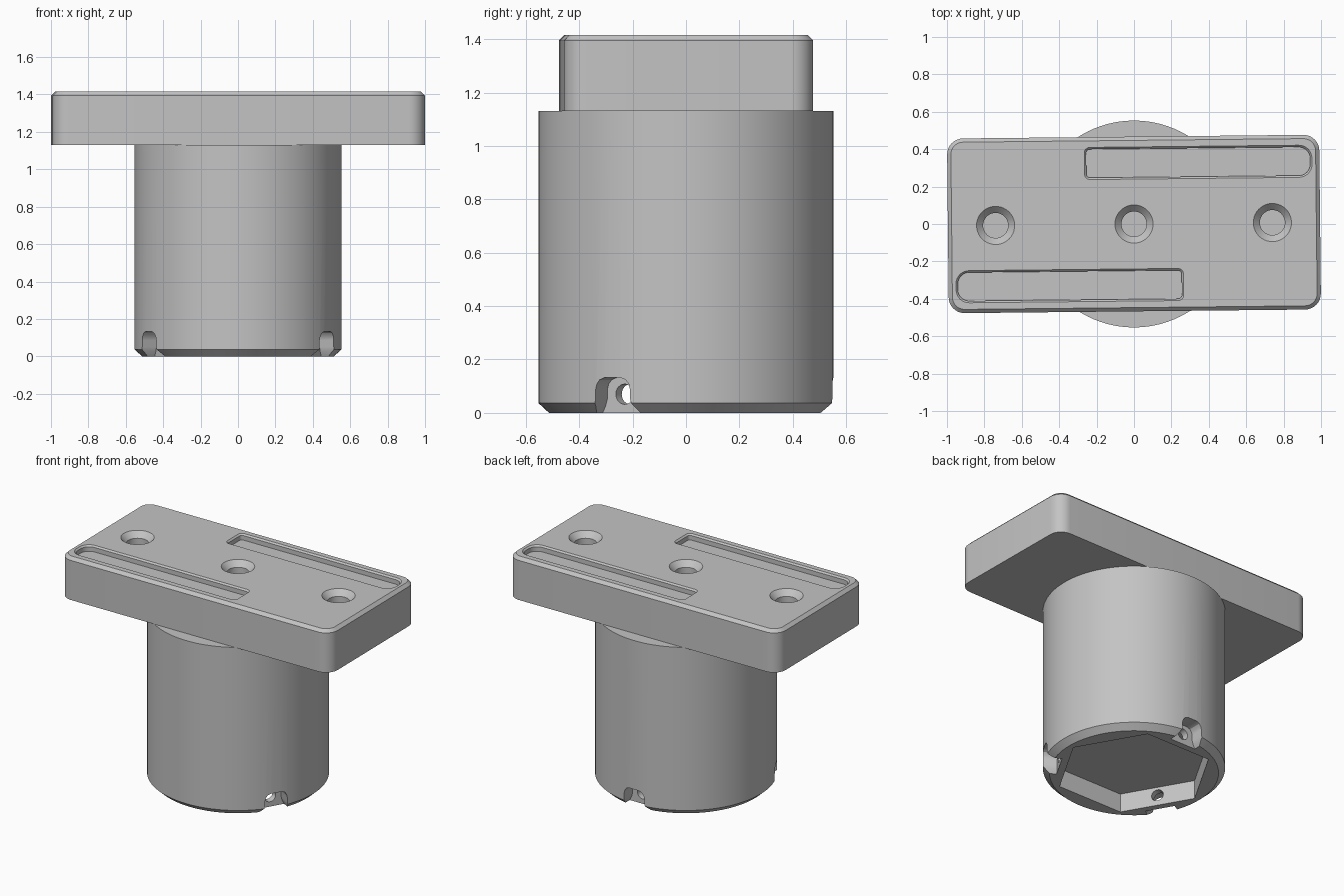
import bpy, bmesh
from math import sin, cos, pi, radians
from mathutils import Matrix

cube = bpy.data.objects.get("Cube")
if cube:
    bpy.data.objects.remove(cube, do_unlink=True)

grey = bpy.data.materials.new("plain_grey")
grey.use_nodes = True
grey.diffuse_color = (0.55, 0.55, 0.55, 1)
grey.node_tree.nodes["Principled BSDF"].inputs["Base Color"].default_value = (0.55, 0.55, 0.55, 1)


def loft(name, rings):
    """Closed solid through rings of equal point count, bottom to top."""
    bm = bmesh.new()
    loops = [[bm.verts.new(p) for p in ring] for ring in rings]
    n = len(loops[0])
    for low, high in zip(loops, loops[1:]):
        for i in range(n):
            j = (i + 1) % n
            bm.faces.new((low[i], low[j], high[j], high[i]))
    bm.faces.new(loops[0][::-1])
    bm.faces.new(loops[-1])
    bmesh.ops.recalc_face_normals(bm, faces=bm.faces)
    mesh = bpy.data.meshes.new(name)
    bm.to_mesh(mesh)
    bm.free()
    mesh.materials.append(grey)
    obj = bpy.data.objects.new(name, mesh)
    bpy.context.collection.objects.link(obj)
    return obj


def circle(r, z, n=96):
    return [(r * cos(2 * pi * i / n), r * sin(2 * pi * i / n), z) for i in range(n)]


def rounded_rect(x0, x1, y0, y1, r_left, r_right, z, grow=0.0):
    """Rounded rectangle, with its own corner radius at each end."""
    pts = []
    corners = [(x1, y1, r_right), (x0, y1, r_left), (x0, y0, r_left), (x1, y0, r_right)]
    for k, (x, y, r) in enumerate(corners):
        cx = x - r if x == x1 else x + r
        cy = y - r if y == y1 else y + r
        for i in range(9):
            a = pi / 2 * (k + i / 8)
            pts.append((cx + (r + grow) * cos(a), cy + (r + grow) * sin(a), z))
    return pts


def carve(target, cutters):
    for c in cutters:
        mod = target.modifiers.new("cut", 'BOOLEAN')
        mod.operation, mod.solver, mod.object = 'DIFFERENCE', 'EXACT', c
        bpy.context.view_layer.objects.active = target
        bpy.ops.object.modifier_apply(modifier=mod.name)
    for c in cutters:
        bpy.data.objects.remove(c, do_unlink=True)


def smooth(obj):
    bpy.ops.object.select_all(action='DESELECT')
    obj.select_set(True)
    bpy.context.view_layer.objects.active = obj
    bpy.ops.object.shade_smooth_by_angle(angle=radians(25))


# Round post with a chamfered foot
BASE, TOP = 1.13, 1.415
post = loft("round_post", [circle(0.513, 0), circle(0.553, 0.037), circle(0.553, BASE)])

# Hexagonal socket under the post
cutters = [loft("socket_cutter", [circle(0.48, -0.1, 6), circle(0.48, 0.125, 6)])]

# Three arched notches, each with a screw hole into the socket
half = [(0.1, -0.05), (0.095, 0), (0.082, 0.025), (0.075, 0.05), (0.075, 0.085),
        (0.069, 0.108), (0.056, 0.124), (0.035, 0.132)]
arch = half + [(-t, z) for t, z in reversed(half)]
for deg in (90, 210, 330):
    turn = Matrix.Rotation(radians(deg), 4, 'Z')
    notch = loft("notch_cutter", [[(r, t, z) for t, z in arch] for r in (0.46, 0.7)])
    hole = loft("hole_cutter", [[(r, y, 0.07 + x) for x, y, _ in circle(0.038, 0, 24)]
                                for r in (0.36, 0.6)])
    for c in (notch, hole):
        c.data.transform(turn)
        cutters.append(c)
carve(post, cutters)
smooth(post)

# Mounting plate with rounded corners and a chamfered top edge
plate_size = (-0.995, 0.995, -0.467, 0.467, 0.085, 0.085)
plate = loft("mounting_plate", [rounded_rect(*plate_size, BASE),
                                rounded_rect(*plate_size, TOP - 0.02),
                                rounded_rect(*plate_size, TOP, -0.02)])

# Countersunk blind holes along the middle
cutters = []
for x in (-0.74, 0, 0.74):
    c = loft("countersink_cutter", [circle(0.067, TOP - 0.09, 40), circle(0.067, TOP - 0.037, 40),
                                    circle(0.102, TOP, 40), circle(0.102, TOP + 0.05, 40)])
    c.data.transform(Matrix.Translation((x, 0, 0)))
    cutters.append(c)

# Two shallow grooves, one the half turn of the other
slot = (-0.252, 0.945, 0.25, 0.402, 0.02, 0.06)
for deg in (0, 180):
    c = loft("groove_cutter", [rounded_rect(*slot, TOP - 0.04),
                               rounded_rect(*slot, TOP - 0.01),
                               rounded_rect(*slot, TOP, 0.01),
                               rounded_rect(*slot, TOP + 0.05, 0.01)])
    c.data.transform(Matrix.Rotation(radians(deg), 4, 'Z'))
    cutters.append(c)
carve(plate, cutters)

# The plate sits turned very slightly on the post
plate.data.transform(Matrix.Rotation(radians(0.6), 4, 'Z'))
smooth(plate)
